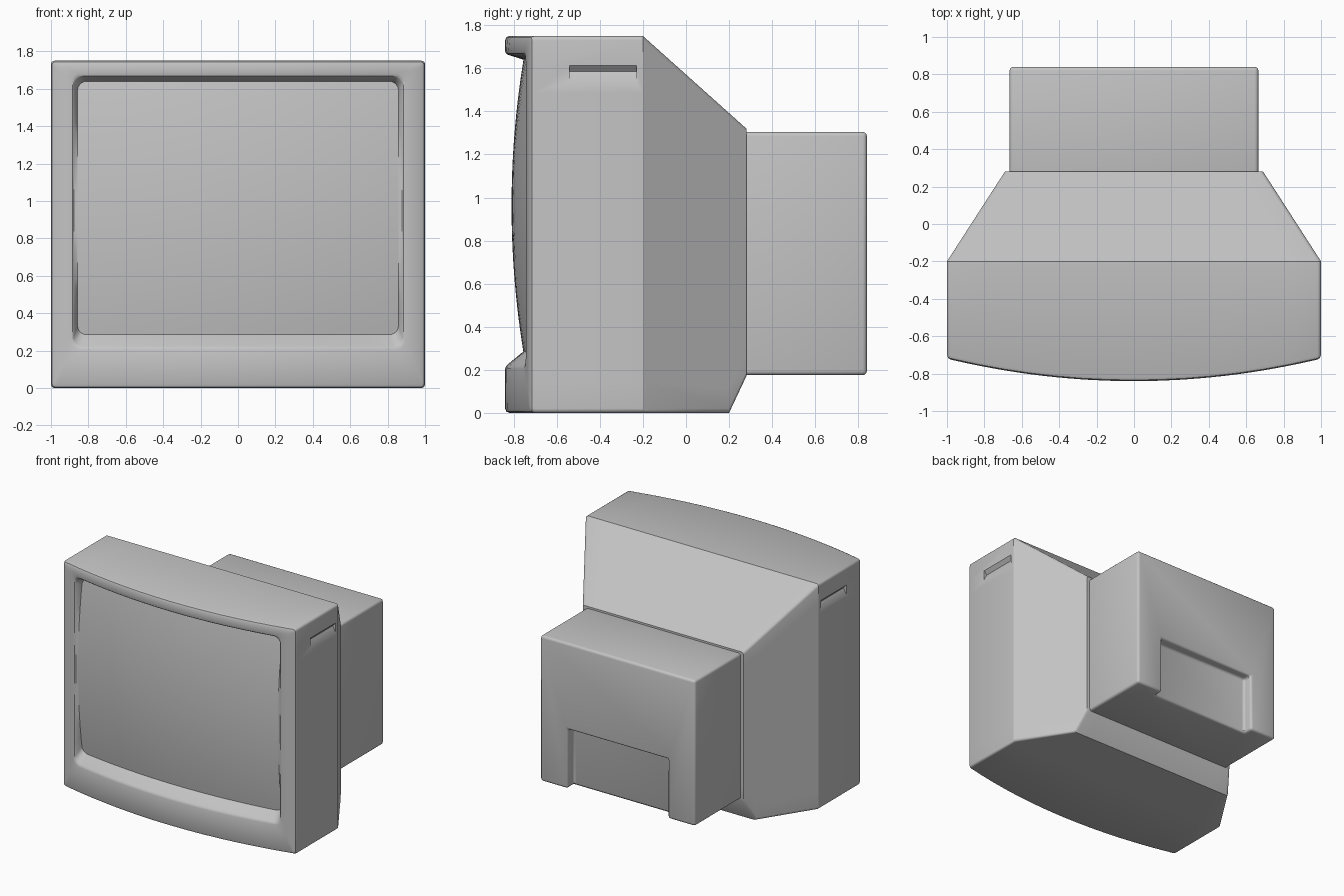
import bpy, bmesh, math
from mathutils import Vector

if "Cube" in bpy.data.objects:
    bpy.data.objects.remove(bpy.data.objects["Cube"], do_unlink=True)

grey = bpy.data.materials.new("warm_grey_plastic")
grey.use_nodes = True
COLOUR = (0.55, 0.55, 0.55, 1)
grey.diffuse_color = COLOUR
grey.node_tree.nodes["Principled BSDF"].inputs["Base Color"].default_value = COLOUR

SCREEN_Z = 0.96


def bezel(offset):
    """Front surface, curved left to right."""
    return lambda x, z: -0.84 + 0.12 * x * x + offset


def glass(x, z):
    """Screen surface, curved in both directions."""
    return -0.81 + 0.1 * x * x + 0.12 * (z - SCREEN_Z) ** 2


def flat(y):
    return lambda x, z: y


def loop(half, z0, z1, radius, depth, arc=5, side=14):
    """Rounded rectangle with a fixed point count, pushed onto a depth surface."""
    arcs = []
    for i, (sx, cz) in enumerate([(1, z1 - radius), (-1, z1 - radius),
                                  (-1, z0 + radius), (1, z0 + radius)]):
        cx = sx * (half - radius)
        arcs.append([Vector((cx + radius * math.cos(a), cz + radius * math.sin(a)))
                     for a in [(i + k / arc) * math.pi / 2 for k in range(arc + 1)]])
    pts = []
    for i, corner in enumerate(arcs):
        pts += corner
        start, end = corner[-1], arcs[(i + 1) % 4][0]
        pts += [start.lerp(end, k / side) for k in range(1, side)]
    return [(p.x, depth(p.x, p.y), p.y) for p in pts]


def loft(name, rings, cap_start=True, cap_end=True):
    """Skin a list of equal rings."""
    bm = bmesh.new()
    rows = [[bm.verts.new(p) for p in ring] for ring in rings]
    for a, b in zip(rows, rows[1:]):
        for i in range(len(a)):
            j = (i + 1) % len(a)
            bm.faces.new((a[i], a[j], b[j], b[i]))
    if cap_start:
        bm.faces.new(rows[0])
    if cap_end:
        bm.faces.new(rows[-1])
    bmesh.ops.recalc_face_normals(bm, faces=bm.faces)
    mesh = bpy.data.meshes.new(name)
    bm.to_mesh(mesh)
    bm.free()
    ob = bpy.data.objects.new(name, mesh)
    bpy.context.collection.objects.link(ob)
    mesh.materials.append(grey)
    return ob


def box(name, x, y, z):
    """Box between two limits on each axis."""
    return loft(name, [[(x[0], d, z[0]), (x[1], d, z[0]), (x[1], d, z[1]), (x[0], d, z[1])]
                       for d in y])


def activate(ob):
    bpy.ops.object.select_all(action='DESELECT')
    ob.select_set(True)
    bpy.context.view_layer.objects.active = ob


def cut(ob, cutter):
    mod = ob.modifiers.new("cut", 'BOOLEAN')
    mod.operation = 'DIFFERENCE'
    mod.solver = 'EXACT'
    mod.object = cutter
    activate(ob)
    bpy.ops.object.modifier_apply(modifier=mod.name)
    bpy.data.objects.remove(cutter, do_unlink=True)


def smooth(ob):
    activate(ob)
    bpy.ops.object.shade_smooth_by_angle(angle=math.radians(30))


# Housing: tapered back, straight sides, curved bezel, sloping lip, hidden well
housing = loft("housing", [
    loop(0.69, 0.17, 1.32, 0.02, flat(0.28)),
    loop(0.742, 0.0, 1.392, 0.02, flat(0.2)),
    loop(1.0, 0.0, 1.75, 0.02, flat(-0.2)),
    loop(1.0, 0.0, 1.75, 0.02, bezel(0.02)),
    loop(0.994, 0.006, 1.744, 0.018, bezel(0.006)),
    loop(0.98, 0.02, 1.73, 0.015, bezel(0)),
    loop(0.895, 0.205, 1.68, 0.05, bezel(0)),
    loop(0.884, 0.216, 1.669, 0.05, bezel(0.004)),
    loop(0.877, 0.225, 1.663, 0.05, bezel(0.012)),
    loop(0.858, 0.285, 1.64, 0.05, glass),
    loop(0.84, 0.3, 1.62, 0.05, flat(-0.6)),
])

# Shallow finger grips high on both sides
for side in (-1, 1):
    grip = loft("grip_cutter", [[(side * x, y, z) for x, z in
                                 ((1.01, 1.625), (0.975, 1.585), (1.01, 1.52))]
                                for y in (-0.54, -0.23)])
    cut(housing, grip)
smooth(housing)

# Domed screen: the lip outline shrunk towards the middle
edge = loop(0.858, 0.285, 1.64, 0.05, glass)
rings = []
for k in range(16):
    s = 1 - k / 16
    ring = [(x * s, SCREEN_Z + (z - SCREEN_Z) * s) for x, _, z in edge]
    rings.append([(x, glass(x, z), z) for x, z in ring])
screen = loft("screen", rings, cap_start=False)
smooth(screen)

# Rear box with a connector recess open at the bottom
rear_box = box("rear_box", (-0.665, 0.665), (0.2, 0.84), (0.175, 1.305))
cut(rear_box, box("recess_cutter", (-0.43, 0.43), (0.76, 0.95), (0.1, 0.635)))
bevel = rear_box.modifiers.new("soft_edges", 'BEVEL')
bevel.width = 0.02
bevel.segments = 3
bevel.limit_method = 'ANGLE'
activate(rear_box)
bpy.ops.object.modifier_apply(modifier=bevel.name)
smooth(rear_box)
